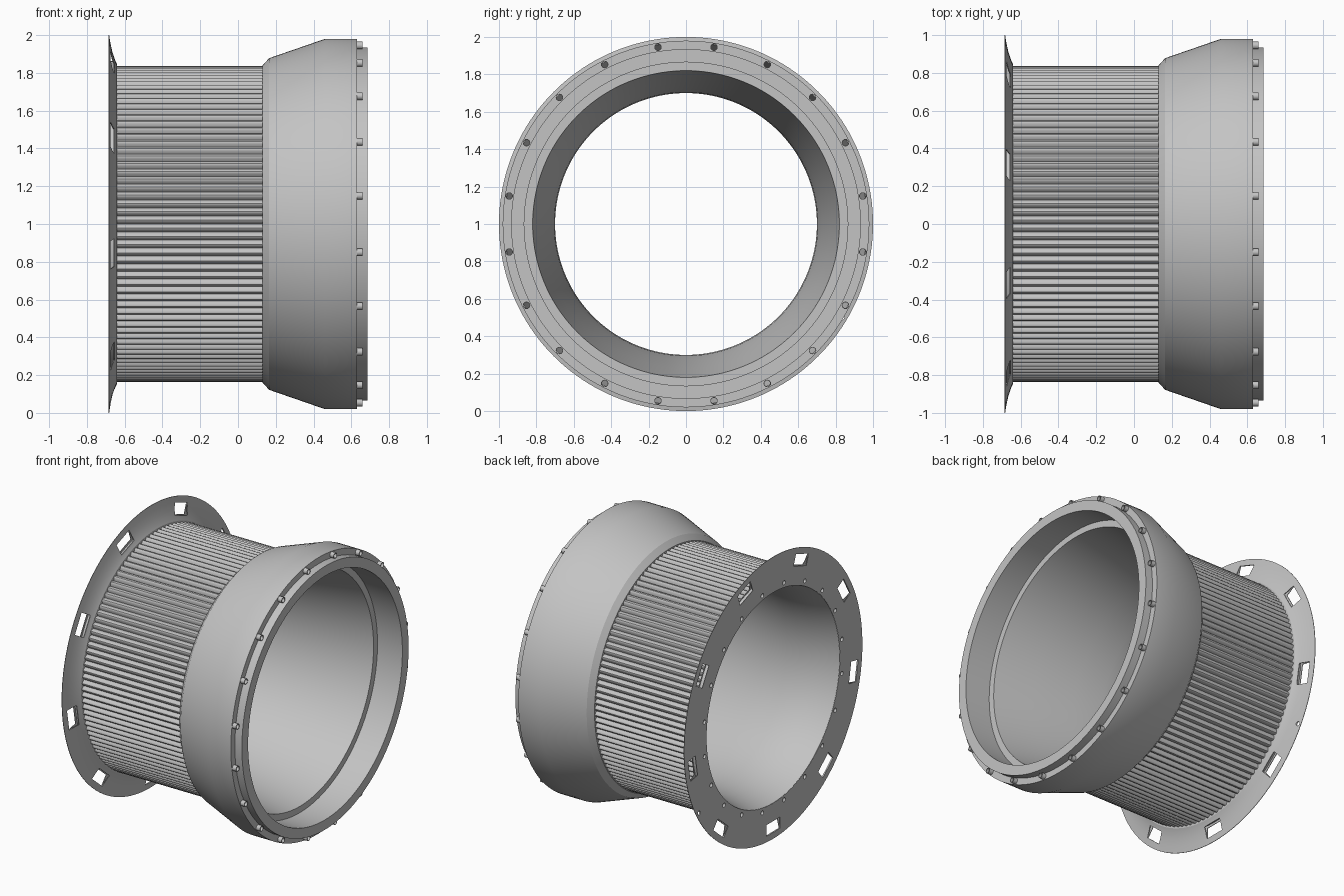
import bpy, bmesh, math
from mathutils import Matrix

if "Cube" in bpy.data.objects:
    bpy.data.objects.remove(bpy.data.objects["Cube"], do_unlink=True)

grey = bpy.data.materials.new("light grey")
grey.use_nodes = True
colour = (0.55, 0.55, 0.55, 1)
grey.diffuse_color = colour
grey.node_tree.nodes["Principled BSDF"].inputs["Base Color"].default_value = colour

AXIS_Z = 1.0
SEGMENTS = 160
BOLTS = [math.radians(9 + 18 * i) for i in range(20)]


def ring_point(x, r, a):
    return (x, r * math.cos(a), AXIS_Z + r * math.sin(a))


def finish(name, bm):
    bmesh.ops.recalc_face_normals(bm, faces=bm.faces)
    mesh = bpy.data.meshes.new(name)
    bm.to_mesh(mesh)
    bm.free()
    mesh.materials.append(grey)
    obj = bpy.data.objects.new(name, mesh)
    bpy.context.collection.objects.link(obj)
    return obj


def lathe(name, profile):
    """Turn a closed (x, radius) profile around the long axis."""
    bm = bmesh.new()
    rings = [[bm.verts.new(ring_point(x, r, math.tau * i / SEGMENTS))
              for x, r in profile] for i in range(SEGMENTS)]
    n = len(profile)
    for i in range(SEGMENTS):
        a, b = rings[i], rings[(i + 1) % SEGMENTS]
        for j in range(n):
            k = (j + 1) % n
            bm.faces.new((a[j], a[k], b[k], b[j]))
    return finish(name, bm)


def pins(name, angles, r, radius, x0, x1):
    """Round pins parallel to the axis, spread on a circle."""
    bm = bmesh.new()
    for a in angles:
        place = Matrix.Translation(ring_point((x0 + x1) / 2, r, a)) @ Matrix.Rotation(math.pi / 2, 4, "Y")
        bmesh.ops.create_cone(bm, cap_ends=True, segments=16, radius1=radius,
                              radius2=radius, depth=x1 - x0, matrix=place)
    return finish(name, bm)


def blocks(name, angles, r, size):
    """Boxes spread on a circle around the flange."""
    bm = bmesh.new()
    for a in angles:
        place = Matrix.Translation(ring_point(-0.67, r, a)) @ Matrix.Rotation(a, 4, "X")
        bmesh.ops.create_cube(bm, size=1, matrix=place @ Matrix.Diagonal((*size, 1)))
    return finish(name, bm)


def cut(obj, *cutters):
    for cutter in cutters:
        mod = obj.modifiers.new("cut", "BOOLEAN")
        mod.operation = "DIFFERENCE"
        mod.solver = "EXACT"
        mod.object = cutter
        bpy.context.view_layer.objects.active = obj
        bpy.ops.object.modifier_apply(modifier=mod.name)
        bpy.data.objects.remove(cutter, do_unlink=True)


# Flared hollow flange with windows and screw holes
flange = lathe("flange", [(-0.685, 0.748), (-0.685, 1.0), (-0.682, 1.0), (-0.675, 0.955),
                          (-0.665, 0.91), (-0.65, 0.865), (-0.64, 0.845), (-0.64, 0.748)])
cut(flange,
    lathe("flange_cavity", [(-0.681, 0.86), (-0.681, 0.955), (-0.676, 0.94),
                            (-0.667, 0.90), (-0.655, 0.865)]),
    blocks("window_cutter", [math.radians(-90 + 40 * i) for i in range(9)], 0.915, (0.1, 0.08, 0.15)),
    pins("screw_cutter", BOLTS, 0.78, 0.015, -0.7, -0.655),
    pins("pilot_cutter", [math.radians(-31)], 0.97, 0.015, -0.75, -0.6))

# Tapering inner liner with a slight flare at the rear
liner = lathe("liner", [(0.49, 0.82), (0.2, 0.772), (-0.1, 0.727), (-0.3, 0.705), (-0.4, 0.70),
                        (-0.5, 0.706), (-0.6, 0.723), (-0.684, 0.746), (-0.684, 0.75),
                        (-0.64, 0.752), (-0.64, 0.805), (0.13, 0.805), (0.49, 0.83)])

# Ribbed sleeve
RIBS, STEPS = 120, 8
bm = bmesh.new()
pairs = []
for i in range(RIBS * STEPS):
    radius = 0.815 + 0.021 * math.sin(math.pi * (i % STEPS) / STEPS)
    angle = math.tau * i / (RIBS * STEPS)
    pairs.append([bm.verts.new(ring_point(x, radius, angle)) for x in (-0.645, 0.135)])
for i, (a, b) in enumerate(pairs):
    c, d = pairs[(i + 1) % len(pairs)]
    bm.faces.new((a, b, d, c))
sleeve = finish("ribbed_sleeve", bm)

# Hollow collar with a stepped mouth
collar = lathe("collar", [(0.13, 0.80), (0.13, 0.84), (0.165, 0.878), (0.46, 0.98), (0.63, 0.98),
                          (0.63, 0.935), (0.685, 0.935), (0.685, 0.865), (0.49, 0.865), (0.49, 0.83)])
cut(collar,
    lathe("collar_cavity", [(0.2, 0.868), (0.46, 0.965), (0.62, 0.968), (0.62, 0.925),
                            (0.46, 0.90), (0.25, 0.865)]),
    pins("bolt_cutter", BOLTS, 0.957, 0.018, 0.6, 0.67))

# Short tubes around the mouth
tubes = pins("bolt_tubes", BOLTS, 0.957, 0.02, 0.625, 0.66)
cut(tubes, pins("tube_cutter", BOLTS, 0.957, 0.016, 0.6, 0.7))

# Smooth shading with crisp edges
for obj in (flange, liner, sleeve, collar, tubes):
    bpy.ops.object.select_all(action="DESELECT")
    obj.select_set(True)
    bpy.context.view_layer.objects.active = obj
    bpy.ops.object.shade_smooth_by_angle(angle=math.radians(24))
